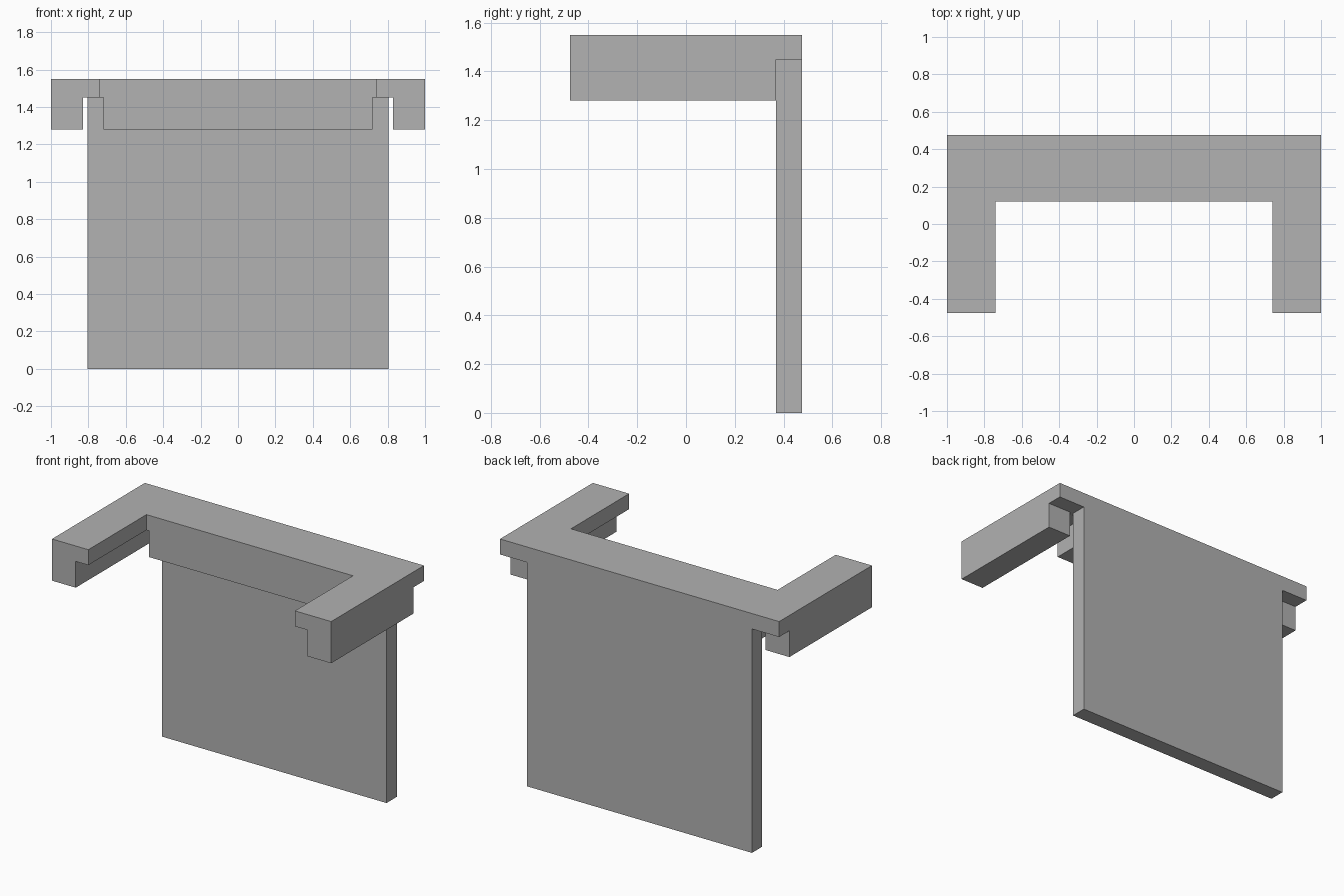
import bpy
import bmesh
from mathutils import Vector

cube = bpy.data.objects.get("Cube")
if cube:
    bpy.data.objects.remove(cube, do_unlink=True)

# Single grey finish
grey = bpy.data.materials.new("plain grey")
grey.use_nodes = True
colour = (0.445, 0.445, 0.445, 1)
grey.diffuse_color = colour
grey.node_tree.nodes["Principled BSDF"].inputs["Base Color"].default_value = colour

# Shared dimensions
HALF_DEPTH = 0.475
PANEL_FRONT = 0.37
RAIL_FRONT = 0.12
TOP, STEP, UNDERSIDE = 1.55, 1.45, 1.28


def extrude_outline(name, outline, bottom, top):
    """Extrude a flat xy outline between two heights."""
    bm = bmesh.new()
    face = bm.faces.new([bm.verts.new((x, y, bottom)) for x, y in outline])
    result = bmesh.ops.extrude_face_region(bm, geom=[face])
    verts = [v for v in result["geom"] if isinstance(v, bmesh.types.BMVert)]
    bmesh.ops.translate(bm, verts=verts, vec=Vector((0, 0, top - bottom)))
    bmesh.ops.recalc_face_normals(bm, faces=bm.faces)
    mesh = bpy.data.meshes.new(name)
    bm.to_mesh(mesh)
    bm.free()
    mesh.materials.append(grey)
    obj = bpy.data.objects.new(name, mesh)
    bpy.context.collection.objects.link(obj)
    return obj


def block(name, x0, x1, y0, y1, bottom, top):
    return extrude_outline(name, [(x0, y0), (x1, y0), (x1, y1), (x0, y1)], bottom, top)


# U-shaped top slab: left half of the outline, then its mirror image
half = [(0.74, RAIL_FRONT), (0.74, -HALF_DEPTH), (1, -HALF_DEPTH), (1, HALF_DEPTH)]
outline = half + [(-x, y) for x, y in reversed(half)]
extrude_outline("top_frame", outline, STEP, TOP)

# Rails hanging under the outer edge of each arm
for side, sign in (("left", 1), ("right", -1)):
    x0, x1 = sorted((sign * 0.83, sign))
    block(side + "_arm_rail", x0, x1, -HALF_DEPTH, PANEL_FRONT, UNDERSIDE, STEP)

# Rail under the cross piece, and the tall back panel
block("cross_rail", -0.72, 0.72, RAIL_FRONT, PANEL_FRONT, UNDERSIDE, STEP)
block("back_panel", -0.805, 0.805, PANEL_FRONT, HALF_DEPTH, 0, STEP)
